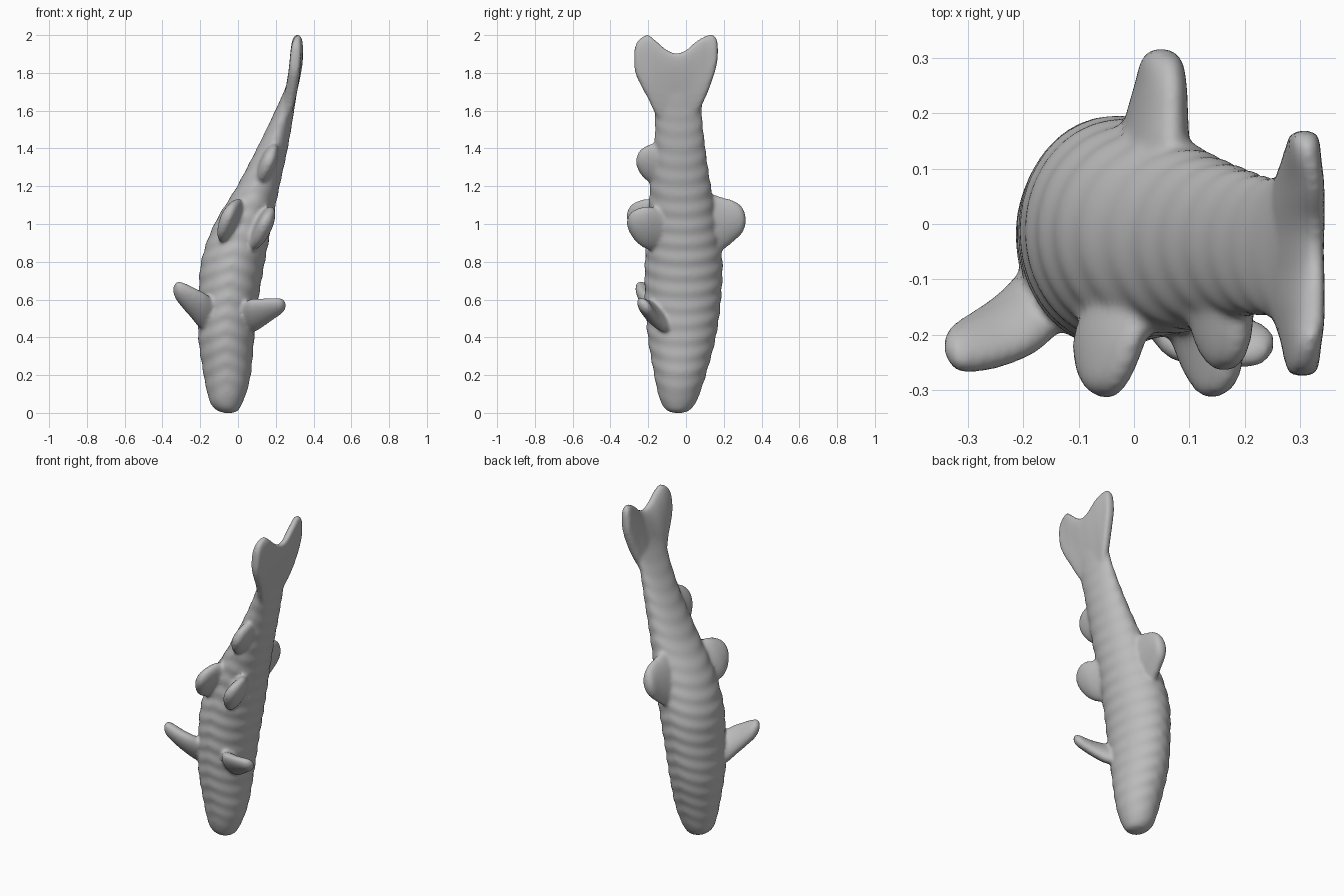
import bpy, bmesh, math
from mathutils import Vector

if "Cube" in bpy.data.objects:
    bpy.data.objects.remove(bpy.data.objects["Cube"], do_unlink=True)

grey = bpy.data.materials.new("plain grey")
grey.use_nodes = True
grey.diffuse_color = (0.5, 0.5, 0.5, 1)
grey.node_tree.nodes["Principled BSDF"].inputs["Base Color"].default_value = (0.5, 0.5, 0.5, 1)
parts = []


def resample(rows, steps):
    """Smooth the section table with a Catmull-Rom curve."""
    out = []
    for i in range(len(rows) - 1):
        p0, p1, p2 = rows[max(i - 1, 0)], rows[i], rows[i + 1]
        p3 = rows[min(i + 2, len(rows) - 1)]
        for s in range(steps):
            t = s / steps
            out.append([0.5 * (2 * b + (c - a) * t + (2 * a - 5 * b + 4 * c - d) * t * t
                               + (3 * b - a - 3 * c + d) * t ** 3)
                        for a, b, c, d in zip(p0, p1, p2, p3)])
    out.append(list(rows[-1]))
    return out


def loft(name, sections, sides=32, ripple=None, blunt=1.0):
    """Skin oval sections given as (centre, half axis u, half axis v)."""
    bm = bmesh.new()
    rings = []
    for c, u, v in sections:
        ring = []
        for k in range(sides):
            a = 2 * math.pi * k / sides
            cu, sv = (math.copysign(abs(w) ** blunt, w) for w in (math.cos(a), math.sin(a)))
            off = u * cu + v * sv
            if ripple:
                off *= 1 + ripple(c.z, a)
            ring.append(bm.verts.new(c + off))
        rings.append(ring)
    for r, s in zip(rings, rings[1:]):
        for k in range(sides):
            n = (k + 1) % sides
            bm.faces.new((r[k], r[n], s[n], s[k]))
    bm.faces.new(rings[0][::-1])
    bm.faces.new(rings[-1])
    bmesh.ops.recalc_face_normals(bm, faces=bm.faces[:])
    me = bpy.data.meshes.new(name)
    bm.to_mesh(me)
    bm.free()
    me.materials.append(grey)
    ob = bpy.data.objects.new(name, me)
    bpy.context.collection.objects.link(ob)
    parts.append(ob)


# Body: z, x min, x max, y min, y max from the nose up to the tail root
body = [
    (0.00, -0.070, -0.030, -0.060, -0.020), (0.012, -0.110, 0.000, -0.100, 0.015),
    (0.05, -0.145, 0.022, -0.130, 0.050), (0.12, -0.166, 0.049, -0.152, 0.079),
    (0.22, -0.185, 0.070, -0.172, 0.111), (0.40, -0.210, 0.086, -0.202, 0.158),
    (0.60, -0.208, 0.108, -0.217, 0.185), (0.80, -0.195, 0.142, -0.217, 0.193),
    (1.00, -0.125, 0.180, -0.203, 0.168), (1.20, -0.005, 0.220, -0.190, 0.132),
    (1.40, 0.100, 0.263, -0.168, 0.103), (1.60, 0.197, 0.297, -0.168, 0.085),
    (1.72, 0.250, 0.314, -0.190, 0.100), (1.83, 0.285, 0.318, -0.200, 0.115),
]
body_sections = [(Vector(((x0 + x1) / 2, (y0 + y1) / 2, z)),
                  Vector(((x1 - x0) / 2, 0, 0)), Vector((0, (y1 - y0) / 2, 0)))
                 for z, x0, x1, y0, y1 in resample(body, 16)]


def scales(z, a):
    """Shallow overlapping bands that dip along each flank."""
    fade = min(1, z / 0.2) * max(0, min(1, (1.75 - z) / 0.2))
    phase = (z + 0.06 * abs(math.cos(a))) / 0.085
    return 0.016 * fade * math.sin(2 * math.pi * phase)


loft("fish_body", body_sections, 64, scales)


# Tail: y, lower z, upper z, half thickness, laid along the body's spine
def spine(z):
    pts = [(1.4, 0.181), (1.6, 0.250), (1.7, 0.281), (1.8, 0.298), (1.9, 0.306), (2.0, 0.308)]
    for (a, p), (b, q) in zip(pts, pts[1:]):
        if z <= b:
            return p + (q - p) * (z - a) / (b - a)
    return pts[-1][1]


tail = [(-0.274, 1.85, 1.90, 0.012), (-0.268, 1.80, 1.945, 0.024), (-0.245, 1.745, 1.98, 0.029),
        (-0.20, 1.66, 2.002, 0.031), (-0.155, 1.57, 1.967, 0.032), (-0.10, 1.50, 1.922, 0.032),
        (-0.05, 1.48, 1.905, 0.032), (0.0, 1.50, 1.922, 0.032), (0.05, 1.57, 1.965, 0.032),
        (0.10, 1.66, 1.995, 0.031), (0.142, 1.77, 2.002, 0.029), (0.162, 1.84, 1.98, 0.024),
        (0.169, 1.89, 1.95, 0.012)]
tail_sections = []
for y, lo, hi, half in resample(tail, 5):
    mid = (lo + hi) / 2
    u = Vector((spine(hi) - spine(lo), 0, hi - lo)) / 2
    tail_sections.append((Vector((spine(mid), y, mid)), u, Vector((half, 0, 0))))
loft("tail_fin", tail_sections, blunt=0.7)


# Fins: sections of centre xyz, half chord, half thickness, ending in a round tip
def fin(name, rows, chord):
    chord = Vector(chord).normalized()
    path = Vector(rows[-1][:3]) - Vector(rows[0][:3])
    thick = path.cross(chord).normalized()
    loft(name, [(Vector(r[:3]), chord * r[3], thick * r[4]) for r in resample(rows, 6)])


# Dorsal fin
fin("dorsal_fin", [
    (0.035, 0.05, 0.99, 0.150, 0.050), (0.035, 0.13, 0.99, 0.170, 0.055),
    (0.042, 0.20, 1.002, 0.140, 0.048), (0.048, 0.25, 1.015, 0.112, 0.042),
    (0.05, 0.29, 1.02, 0.080, 0.036), (0.05, 0.308, 1.02, 0.048, 0.026),
    (0.05, 0.317, 1.02, 0.012, 0.008)], (0.22, 0, 1))

# Pectoral fins
fin("right_pectoral_fin", [
    (-0.11, -0.09, 0.49, 0.090, 0.040), (-0.18, -0.150, 0.535, 0.108, 0.048),
    (-0.235, -0.190, 0.580, 0.090, 0.045), (-0.285, -0.213, 0.620, 0.072, 0.042),
    (-0.320, -0.225, 0.647, 0.055, 0.036), (-0.335, -0.228, 0.657, 0.034, 0.023),
    (-0.342, -0.229, 0.662, 0.010, 0.007)], (0.15, -0.55, 0.8))
fin("left_pectoral_fin", [
    (0.01, -0.10, 0.49, 0.080, 0.036), (0.075, -0.165, 0.515, 0.105, 0.044),
    (0.135, -0.195, 0.535, 0.086, 0.038), (0.185, -0.211, 0.553, 0.066, 0.034),
    (0.227, -0.220, 0.567, 0.048, 0.030), (0.245, -0.222, 0.572, 0.030, 0.020),
    (0.252, -0.223, 0.574, 0.010, 0.007)], (-0.15, -0.6, 0.75))

# Pelvic fins share one shape
for name, x, z, lean in (("right_pelvic_fin", -0.045, 1.02, -0.03),
                         ("left_pelvic_fin", 0.132, 0.98, 0.03)):
    fin(name, [(x - lean * 1.5, -0.06, z - 0.02, 0.085, 0.035),
               (x - lean * 0.7, -0.15, z - 0.01, 0.120, 0.045),
               (x, -0.21, z, 0.122, 0.045), (x + lean * 0.3, -0.26, z + 0.01, 0.098, 0.040),
               (x + lean * 0.4, -0.29, z + 0.02, 0.066, 0.032),
               (x + lean * 0.4, -0.305, z + 0.025, 0.040, 0.022),
               (x + lean * 0.4, -0.313, z + 0.025, 0.010, 0.007)], (0.45, 0, 1))

# Anal fin
fin("anal_fin", [
    (0.155, -0.06, 1.31, 0.080, 0.035), (0.155, -0.140, 1.315, 0.115, 0.045),
    (0.158, -0.190, 1.320, 0.108, 0.042), (0.160, -0.225, 1.325, 0.086, 0.036),
    (0.162, -0.248, 1.33, 0.058, 0.028), (0.162, -0.260, 1.33, 0.030, 0.018),
    (0.162, -0.265, 1.33, 0.010, 0.007)], (0.4, 0, 1))

# Fuse the body and fins into one soft skin
bpy.ops.object.select_all(action="DESELECT")
for ob in parts:
    ob.select_set(True)
bpy.context.view_layer.objects.active = parts[0]
bpy.ops.object.join()
fish = bpy.context.object
fish.name = "fish_body_and_fins"
remesh = fish.modifiers.new("fuse", "REMESH")
remesh.mode = "VOXEL"
remesh.voxel_size = 0.01
remesh.use_smooth_shade = True
soften = fish.modifiers.new("soften", "SMOOTH")
soften.factor = 0.5
soften.iterations = 7
